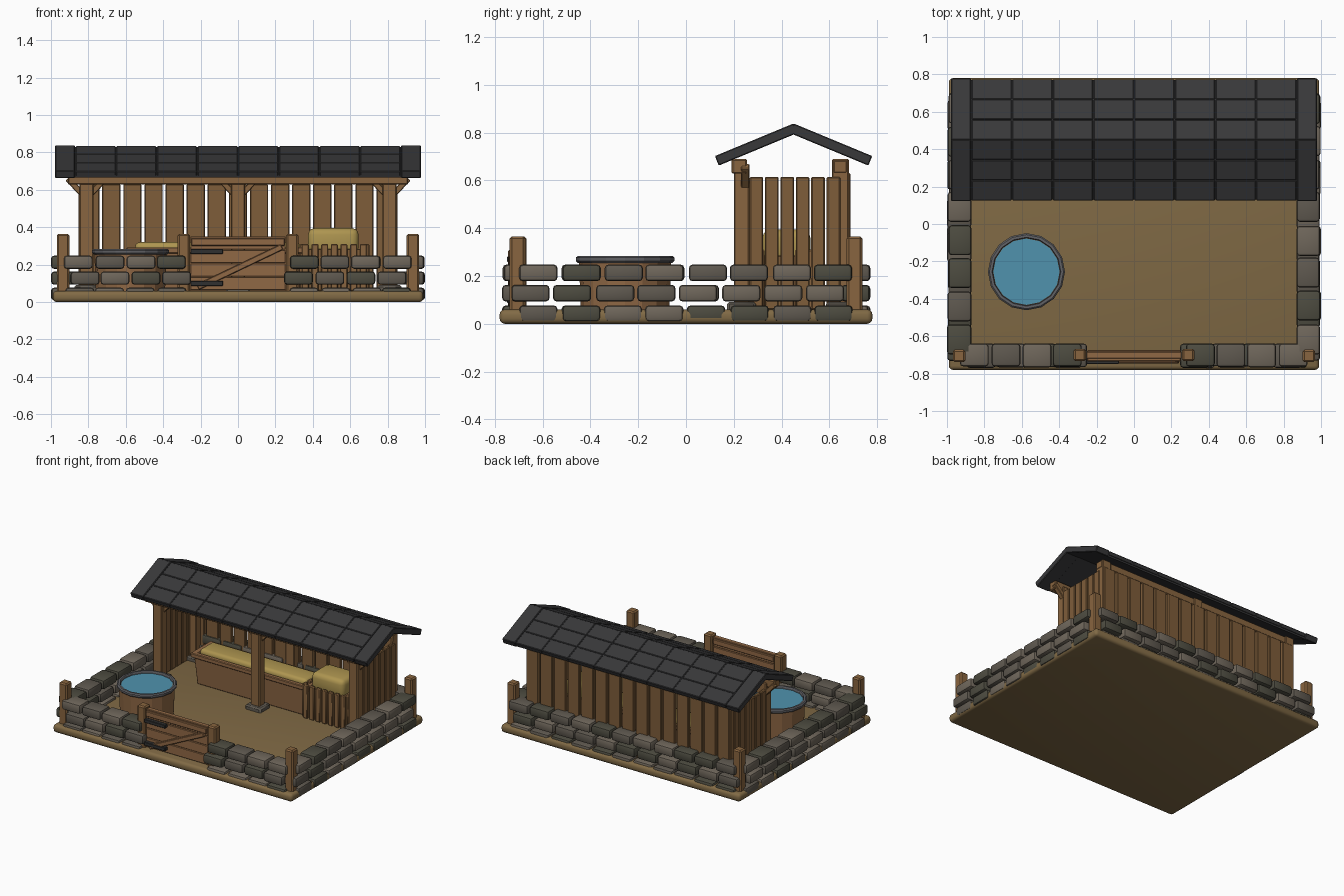
import bpy, bmesh, math, random
from mathutils import Matrix, Vector

if "Cube" in bpy.data.objects:
    bpy.data.objects.remove(bpy.data.objects["Cube"])
random.seed(4)


def mat(name, r, g, b):
    m = bpy.data.materials.new(name)
    m.diffuse_color = (r, g, b, 1)
    m.use_nodes = True
    m.node_tree.nodes["Principled BSDF"].inputs["Base Color"].default_value = m.diffuse_color
    return m


WOOD = mat("wood", 0.25, 0.13, 0.05)
PLANK = mat("plank", 0.21, 0.11, 0.042)
LIGHT = mat("light_wood", 0.28, 0.14, 0.06)
EARTH = mat("earth", 0.22, 0.145, 0.06)
HAY = mat("hay", 0.42, 0.30, 0.08)
SLATE = mat("slate", 0.04, 0.04, 0.042)
IRON = mat("iron", 0.03, 0.03, 0.03)
METAL = mat("rim_metal", 0.12, 0.12, 0.13)
WATER = mat("water", 0.08, 0.29, 0.42)
STONES = [mat("stone_light", 0.16, 0.135, 0.105), mat("stone_mid", 0.115, 0.10, 0.08),
          mat("stone_dark", 0.075, 0.072, 0.052)]


def finish(name, bm, mats):
    bmesh.ops.recalc_face_normals(bm, faces=bm.faces)
    me = bpy.data.meshes.new(name)
    bm.to_mesh(me)
    bm.free()
    for m in mats:
        me.materials.append(m)
    ob = bpy.data.objects.new(name, me)
    bpy.context.collection.objects.link(ob)
    return ob


def boxes(name, items, mats, bevel=0.006, seg=1):
    """Bevelled boxes in one object; item = (x0,x1,y0,y1,z0,z1[,rotation matrix])."""
    out = bmesh.new()
    mats = mats if isinstance(mats, list) else [mats]
    tmp = bpy.data.meshes.new("tmp")
    for it in items:
        x0, x1, y0, y1, z0, z1 = it[:6]
        rot = it[6] if len(it) > 6 else Matrix.Identity(4)
        bm = bmesh.new()
        bmesh.ops.create_cube(bm, size=1)
        bm.transform(Matrix.Diagonal((x1 - x0, y1 - y0, z1 - z0, 1)))
        if bevel:
            bmesh.ops.bevel(bm, geom=bm.edges[:], offset=bevel, segments=seg, profile=0.5, affect='EDGES')
        bm.transform(Matrix.Translation(((x0 + x1) / 2, (y0 + y1) / 2, (z0 + z1) / 2)) @ rot)
        k = random.randrange(len(mats))
        for f in bm.faces:
            f.material_index = k
            f.smooth = False
        bm.to_mesh(tmp)
        bm.free()
        out.from_mesh(tmp)
    bpy.data.meshes.remove(tmp)
    return finish(name, out, mats)


def lathe(name, profile, n, loc, m):
    """Closed ring profile (r, z) turned around z."""
    bm = bmesh.new()
    rings = [[bm.verts.new((loc[0] + r * math.cos(2 * math.pi * i / n), loc[1] + r * math.sin(2 * math.pi * i / n), z))
              for i in range(n)] for r, z in profile]
    for a, b in zip(rings, rings[1:] + rings[:1]):
        for i in range(n):
            bm.faces.new((a[i], a[(i + 1) % n], b[(i + 1) % n], b[i]))
    return finish(name, bm, [m])


def bar(p, q, w, d):
    """Slanted box in the xz plane from p to q, at depth range d."""
    (ax, az), (bx, bz) = p, q
    L = math.hypot(bx - ax, bz - az)
    cx, cz = (ax + bx) / 2, (az + bz) / 2
    return (cx - L / 2, cx + L / 2, d[0], d[1], cz - w / 2, cz + w / 2,
            Matrix.Rotation(-math.atan2(bz - az, bx - ax), 4, 'Y'))


# earth base
boxes("earth_base", [(-0.99, 0.99, -0.78, 0.78, 0, 0.06)], EARTH, 0.022, 3)

# dry stone walls: three staggered courses
COURSES = [(0.01, 0.077, 0.0), (0.093, 0.163, -0.033), (0.178, 0.248, 0.0)]
j = lambda: random.uniform(-0.005, 0.005)
for side, s in (("left", -1), ("right", 1)):
    st, fr = [], []
    for z0, z1, sh in COURSES:
        for i in range(8):
            c = -0.617 + 0.1762 * i + sh + j()
            x = sorted((s * 0.87, s * (0.995 + j())))
            st.append((x[0], x[1], c - 0.08, c + 0.08, z0, z1))
        for i in range(4):
            c = s * (0.355 + 0.165 * i) + sh * s * 0.9 + j()
            fr.append((c - 0.077, c + 0.077, -0.765 + j(), -0.64, z0, z1))
    boxes(side + "_stone_wall", st, STONES, 0.016, 2)
    boxes(side + "_front_stone_wall", fr, STONES, 0.016, 2)
back = []
for z0, z1, sh in COURSES:
    for i in range(11):
        c = -0.85 + 0.17 * i + sh + j()
        back.append((c - 0.079, c + 0.079, 0.65, 0.767 + j(), z0, z1))
boxes("back_stone_wall", back, STONES, 0.016, 2)

# fence posts at the corners and the gate
posts = [(s * 0.935 - 0.033, s * 0.935 + 0.033, y - 0.033, y + 0.033, 0.05, 0.365)
         for s in (-1, 1) for y in (-0.705, 0.705)]
posts += [(s * 0.29 - 0.033, s * 0.29 + 0.033, -0.733, -0.667, 0.05, 0.365) for s in (-1, 1)]
boxes("fence_posts", posts, WOOD, 0.009)

# gate: boards, rails, diagonal brace, hinges
boxes("gate_boards", [(-0.255, 0.255, -0.72, -0.685, 0.065 + i * 0.072, 0.134 + i * 0.072) for i in range(4)], LIGHT, 0.003)
boxes("gate_rails", [(-0.25, 0.25, -0.735, -0.675, 0.3, 0.34),
                     bar((-0.215, 0.08), (0.235, 0.295), 0.032, (-0.745, -0.718))], LIGHT, 0.004)
boxes("gate_hinges", [(-0.255, -0.08, -0.748, -0.718, z - 0.013, z + 0.013) for z in (0.27, 0.1)], IRON, 0.003)

# shed frame: footing stones, posts, beams, braces
XS, YS = (-0.81, 0, 0.81), (0.232, 0.645)
boxes("footing_stones", [(x - 0.065, x + 0.065, y - 0.06, y + 0.06, 0.003, 0.092) for x in XS for y in YS], STONES[1], 0.01)
boxes("shed_front_posts", [(x - 0.037, x + 0.037, 0.2, 0.265, 0.08, 0.66) for x in XS], WOOD, 0.006)
boxes("shed_back_posts", [(x - 0.037, x + 0.037, 0.61, 0.682, 0.08, 0.69) for x in XS], WOOD, 0.006)
boxes("shed_beams", [(-0.91, 0.91, 0.19, 0.255, 0.628, 0.69), (-0.85, 0.85, 0.615, 0.675, 0.63, 0.685)], WOOD, 0.006)
br = []
for x in XS:
    for s in (-1, 1):
        br.append(bar((x + s * 0.02, 0.575), (x + s * 0.1, 0.66), 0.032, (0.23, 0.265)))
boxes("shed_braces", br, WOOD, 0.004)

# shed cladding
boxes("shed_back_planks", [(-0.79 + 0.1128 * i - 0.049, -0.79 + 0.1128 * i + 0.049, 0.66, 0.688, 0.06, 0.63)
                           for i in range(15)], PLANK, 0.005)
for side, s in (("left", -1), ("right", 1)):
    x = sorted((s * 0.825, s * 0.853))
    boxes(side + "_shed_planks", [(x[0], x[1], 0.266 + 0.0645 * i, 0.323 + 0.0645 * i, 0.06, 0.615)
                                  for i in range(6)], PLANK, 0.005)

# slate roof: deck and tiles on both slopes
ANG, RIDGE, LEN = math.radians(22.5), Vector((0, 0.45, 0.837)), 0.354
for side, s in (("front", -1), ("back", 1)):
    d = Vector((0, s * math.cos(ANG), -math.sin(ANG)))
    nrm = Vector((0, s * math.sin(ANG), math.cos(ANG)))
    rot = Matrix.Rotation(-s * ANG, 4, 'X')

    def slab(x0, x1, d0, d1, n0, n1):
        c = RIDGE + d * (d0 + d1) / 2 + nrm * (n0 + n1) / 2
        h, t = (d1 - d0) / 2, (n1 - n0) / 2
        return (x0, x1, c.y - h, c.y + h, c.z - t, c.z + t, rot)
    boxes(side + "_roof_deck", [slab(-0.968, 0.968, 0, LEN - 0.004, -0.04, -0.008)], SLATE, 0)
    tiles = []
    for c in range(8):
        for r in range(3):
            x0 = -0.87 + c * 0.2175
            tiles.append(slab(x0 + 0.002, x0 + 0.2155, r * 0.118 + 0.001, r * 0.118 + 0.117, -0.03, -0.002))
    for e in (-1, 1):
        x = sorted((e * 0.872, e * 0.978))
        tiles.append(slab(x[0], x[1], 0, LEN + 0.002, -0.042, 0.001))
    boxes(side + "_roof_tiles", tiles, SLATE, 0.004)

# water tub
T = (-0.575, -0.255)
lathe("tub_body", [(0.0, 0.06), (0.185, 0.06), (0.193, 0.26), (0.174, 0.265), (0.174, 0.2), (0.0, 0.2)], 16, T, LIGHT)
lathe("tub_rim", [(0.198, 0.255), (0.206, 0.263), (0.206, 0.277), (0.198, 0.284), (0.184, 0.284), (0.18, 0.278), (0.18, 0.255)], 16, T, METAL)
bm = bmesh.new()
bmesh.ops.create_circle(bm, cap_ends=True, radius=0.178, segments=16, matrix=Matrix.Translation((*T, 0.268)))
finish("tub_water", bm, [WATER])

# long feeding trough with hay
trough = boxes("trough_body", [(-0.575, 0.36, 0.3, 0.51, 0.06, 0.275)], LIGHT, 0.004)
for v in trough.data.vertices:
    if v.co.z < 0.1:
        v.co.x = -0.1075 + (v.co.x + 0.1075) * 0.965
        v.co.y = 0.405 + (v.co.y - 0.405) * 0.85
boxes("trough_rim", [(-0.595, 0.38, 0.285, 0.32, 0.26, 0.293), (-0.595, 0.38, 0.49, 0.525, 0.26, 0.293),
                     (-0.595, -0.55, 0.285, 0.525, 0.26, 0.293), (0.335, 0.38, 0.285, 0.525, 0.26, 0.293)], LIGHT, 0.005)
boxes("trough_hay", [(-0.55, 0.335, 0.325, 0.485, 0.24, 0.32)], HAY, 0.025, 3)

# slatted hay rack with bale
X0, X1, Y0, Y1 = 0.34, 0.69, 0.29, 0.55
slats = []
for i in range(7):
    x = X0 + 0.02 + i * (X1 - X0 - 0.04) / 6
    slats += [(x - 0.019, x + 0.019, y - 0.012, y + 0.012, 0.06, 0.31) for y in (Y0, Y1)]
for i in range(5):
    y = Y0 + 0.02 + i * (Y1 - Y0 - 0.04) / 4
    slats += [(x - 0.012, x + 0.012, y - 0.019, y + 0.019, 0.06, 0.31) for x in (X0, X1)]
boxes("hay_rack_slats", slats, WOOD, 0.005)
boxes("hay_rack_inner", [(X0 + 0.01, X1 - 0.01, Y0 + 0.01, Y1 - 0.01, 0.06, 0.285)], PLANK, 0.004)
boxes("hay_bale", [(0.375, 0.645, 0.32, 0.52, 0.26, 0.395)], HAY, 0.035, 3)

# smooth the rounded parts, keep the edges sharp
bpy.ops.object.select_all(action='DESELECT')
for ob in bpy.data.objects:
    if any(k in ob.name for k in ("stone", "hay", "base")):
        ob.select_set(True)
        bpy.context.view_layer.objects.active = ob
bpy.ops.object.shade_smooth_by_angle(angle=math.radians(40))
